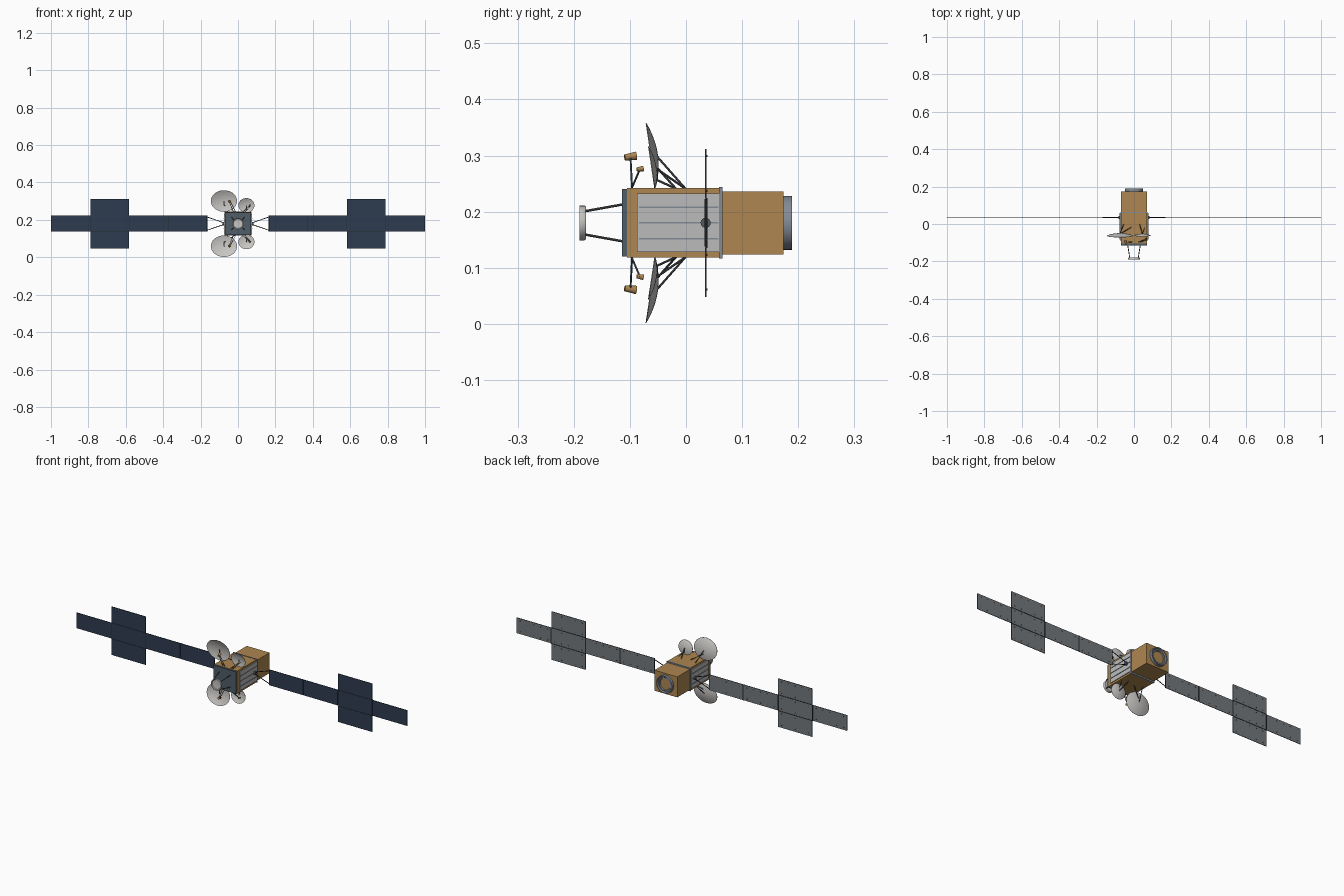
import bpy, bmesh, math
from mathutils import Vector, Matrix

if "Cube" in bpy.data.objects:
    bpy.data.objects.remove(bpy.data.objects["Cube"])

CZ = 0.18    # height of the long axis
WING_Y = 0.035


def material(name, rgb):
    m = bpy.data.materials.new(name)
    m.use_nodes = True
    m.diffuse_color = (*rgb, 1)
    m.node_tree.nodes["Principled BSDF"].inputs["Base Color"].default_value = (*rgb, 1)
    return m


gold = material("gold foil", (0.42, 0.24, 0.08))
silver = material("silver radiator", (0.5, 0.5, 0.5))
white = material("dish white", (0.58, 0.57, 0.55))
slate = material("slate plate", (0.08, 0.11, 0.14))
strut = material("strut grey", (0.09, 0.1, 0.11))
steel = material("steel grey", (0.23, 0.26, 0.3))
navy = material("solar navy", (0.026, 0.044, 0.078))
backing = material("panel backing grey", (0.17, 0.19, 0.205))
black = material("hinge black", (0.02, 0.024, 0.03))


def box(bm, x, y, z):
    """Box from three (min, max) ranges."""
    size = [b - a for a, b in (x, y, z)]
    mid = [(a + b) / 2 for a, b in (x, y, z)]
    bmesh.ops.create_cube(bm, size=1, matrix=Matrix.Translation(mid) @ Matrix.Diagonal((*size, 1)))


def rod(bm, a, b, r1, r2=None, segs=8):
    """Round bar or cone between two points."""
    a, b = Vector(a), Vector(b)
    turn = (b - a).to_track_quat('Z', 'Y').to_matrix().to_4x4()
    bmesh.ops.create_cone(bm, cap_ends=True, segments=segs, radius1=r1,
                          radius2=r1 if r2 is None else r2, depth=(b - a).length,
                          matrix=Matrix.Translation((a + b) / 2) @ turn)


def lathe(bm, profile, matrix, segs=32, closed=False):
    """Spin (radius, height) points round local z, then place them."""
    vs = [bm.verts.new((r, 0, h)) for r, h in profile]
    es = [bm.edges.new(p) for p in zip(vs, vs[1:])]
    if closed:
        es.append(bm.edges.new((vs[-1], vs[0])))
    bmesh.ops.spin(bm, geom=vs + es, cent=(0, 0, 0), axis=(0, 0, 1), angle=math.tau,
                   steps=segs, use_duplicate=False)
    bmesh.ops.remove_doubles(bm, verts=bm.verts, dist=1e-5)
    bmesh.ops.recalc_face_normals(bm, faces=bm.faces)
    bmesh.ops.transform(bm, matrix=matrix, verts=bm.verts)


def finish(name, bm, *mats, smooth=False, rule=None):
    if rule:
        bm.normal_update()
        for f in bm.faces:
            f.material_index = rule(f)
    me = bpy.data.meshes.new(name)
    bm.to_mesh(me)
    bm.free()
    ob = bpy.data.objects.new(name, me)
    bpy.context.collection.objects.link(ob)
    for m in mats:
        me.materials.append(m)
    if smooth:
        bpy.ops.object.select_all(action='DESELECT')
        ob.select_set(True)
        bpy.context.view_layer.objects.active = ob
        bpy.ops.object.shade_smooth_by_angle(angle=math.radians(40))
    return ob


def part(name, boxes, mat):
    bm = bmesh.new()
    for b in boxes:
        box(bm, *b)
    return finish(name, bm, mat)


def about(h, c=0.0):
    return (c - h, c + h)


# Body: front module, rear module, joint frame and front plate
part("front_module", [(about(.070), (-.105, .062), about(.062, CZ))], gold)
part("rear_module", [(about(.069), (.06, .174), about(.056, CZ))], gold)
part("joint_frame", [(about(.073), (.059, .065), about(.0635, CZ))], steel)
part("front_plate", [(about(.069), (-.114, -.104), about(.06, CZ))], slate)

# Side radiators with raised ribs
for side, s in (("left", 1), ("right", -1)):
    part(side + "_radiator", [(about(.0025, s * .0715), (-.087, .059), about(.052, CZ))], silver)
    part(side + "_radiator_ribs", [(about(.002, s * .0745), (-.084, .058), about(.0014, CZ + k * .028))
                                   for k in (-1, 0, 1)], steel)

# Rear engine ring around a foil disc
to_back = Matrix.Translation((0, .172, CZ)) @ Matrix.Rotation(-math.pi / 2, 4, 'X')
bm = bmesh.new()
lathe(bm, [(.048, 0), (.048, .017), (.043, .017), (.039, .012), (.033, .012), (.030, .006), (.030, 0)],
      to_back, closed=True)
finish("engine_ring", bm, steel, smooth=True)
bm = bmesh.new()
rod(bm, (0, .17, CZ), (0, .179, CZ), .0305, segs=32)
finish("engine_foil_disc", bm, gold)

# Front antenna drum on four legs
to_front = Matrix.Translation((0, -.178, CZ)) @ Matrix.Rotation(math.pi / 2, 4, 'X')
bm = bmesh.new()
lathe(bm, [(0, 0), (.029, 0), (.031, .003), (.031, .012), (.028, .012), (.025, .008), (0, .006)],
      to_front, segs=24)
finish("front_antenna", bm, white, smooth=True)
bm = bmesh.new()
for sx in (1, -1):
    for sz in (1, -1):
        rod(bm, (sx * .034, -.112, CZ + sz * .033), (sx * .023, -.179, CZ + sz * .021), .0022)
finish("front_antenna_legs", bm, strut, smooth=True)


# Dishes: a large and a small one above and below, each with struts and a feed horn
def dish(name, x, y, dz, rx, rz, depth, sz):
    bm = bmesh.new()
    rings = [k / 6 for k in range(7)]
    front = [(rx * t, depth * t * t) for t in rings]
    back = [(r, h - .0012) for r, h in reversed(front)]
    place = (Matrix.Translation((x, y, CZ + sz * dz))
             @ Matrix.Rotation(math.pi / 2 + sz * math.radians(8.5), 4, 'X')
             @ Matrix.Diagonal((1, rz / rx, 1, 1)))
    lathe(bm, front + back, place, segs=40)
    finish(name + "_dish", bm, white, smooth=True)


def feed(name, root, tip, length, r, sz):
    tip = Vector(tip)
    bm = bmesh.new()
    for dx in (-.003, .003):
        rod(bm, Vector(root) + Vector((dx * 2, 0, 0)), tip + Vector((dx, 0, 0)), .0017)
    finish(name + "_feed_arm", bm, strut, smooth=True)
    bm = bmesh.new()
    aim = Vector((-.2, 1, sz * .15)).normalized() * length / 2
    rod(bm, tip - aim, tip + aim, r * .7, r, segs=16)
    finish(name + "_feed_horn", bm, gold, smooth=True)


for level, sz in (("upper", 1), ("lower", -1)):
    deck = CZ + sz * .061
    dish(level + "_large", -.075, -.0515, .1225, .07, .058, .012, sz)
    dish(level + "_small", .045, -.054, .099, .043, .039, .008, sz)
    bm = bmesh.new()
    for x, dz, ends in ((-.075, .12, (-.055, -.015)), (.045, .097, (.03, .058))):
        rod(bm, (x, -.053, CZ + sz * dz), (ends[0], -.001, deck), .002)
        rod(bm, (x, -.053, CZ + sz * (dz - .02)), (ends[1], -.018, deck), .002)
        rod(bm, (x, -.054, CZ + sz * dz), (x, -.053, CZ + sz * (dz - .022)), .003)
    finish(level + "_dish_struts", bm, strut, smooth=True)
    feed(level + "_large", (-.018, -.096, deck), (-.044, -.099, CZ + sz * .118), .021, .0075, sz)
    feed(level + "_small", (.03, -.097, deck), (.064, -.082, CZ + sz * .096), .012, .005, sz)

# Solar wings: four panels in line, the third with flaps above and below
HALF, GAP, TH = .0425, .0015, .0015
for side, s in (("left", 1), ("right", -1)):
    cells = [((.165 + k * .209, .165 + (k + 1) * .209 - GAP * 2), about(HALF, CZ)) for k in range(4)]
    cells[3] = ((cells[3][0][0], 1.0), cells[3][1])
    flap_x = cells[2][0]
    cells += [(flap_x, (CZ + HALF + GAP, CZ + .132)), (flap_x, (CZ - .132, CZ - HALF - GAP))]
    panels, studs = bmesh.new(), bmesh.new()
    for x, z in cells:
        xs = tuple(sorted((s * x[0], s * x[1])))
        box(panels, xs, about(TH, WING_Y), z)
        # fixing studs on the rear
        for i in range(5):
            for j in (.15, .85):
                px = xs[0] + (xs[1] - xs[0]) * (i + .5) / 5
                pz = z[0] + (z[1] - z[0]) * j
                box(studs, about(.0018, px), (WING_Y + TH, WING_Y + TH + .0015), about(.0018, pz))
    finish(side + "_solar_panels", panels, navy, backing, rule=lambda f: int(f.normal.y > .5))
    finish(side + "_panel_studs", studs, strut)

    # hinge strips over the panel seams
    hinges = bmesh.new()
    for x, z in cells[:3]:
        seam = s * (x[1] + GAP)
        box(hinges, about(.0025, seam), (WING_Y, WING_Y + .003), about(HALF, CZ))
    for sz in (1, -1):
        box(hinges, tuple(sorted((s * flap_x[0], s * flap_x[1]))), (WING_Y, WING_Y + .003),
            about(.0015, CZ + sz * (HALF + GAP / 2)))
    finish(side + "_panel_hinges", hinges, black)

    # yoke and pivot
    yoke = bmesh.new()
    for sz in (1, -1):
        rod(yoke, (s * .08, WING_Y, CZ + sz * .006), (s * .167, WING_Y, CZ + sz * .036), .002)
    rod(yoke, (s * .166, WING_Y, CZ - HALF), (s * .166, WING_Y, CZ + HALF), .002)
    finish(side + "_wing_yoke", yoke, black, smooth=True)
    pivot = bmesh.new()
    rod(pivot, (s * .068, WING_Y, CZ), (s * .083, WING_Y, CZ), .009, segs=16)
    finish(side + "_wing_pivot", pivot, strut, smooth=True)
